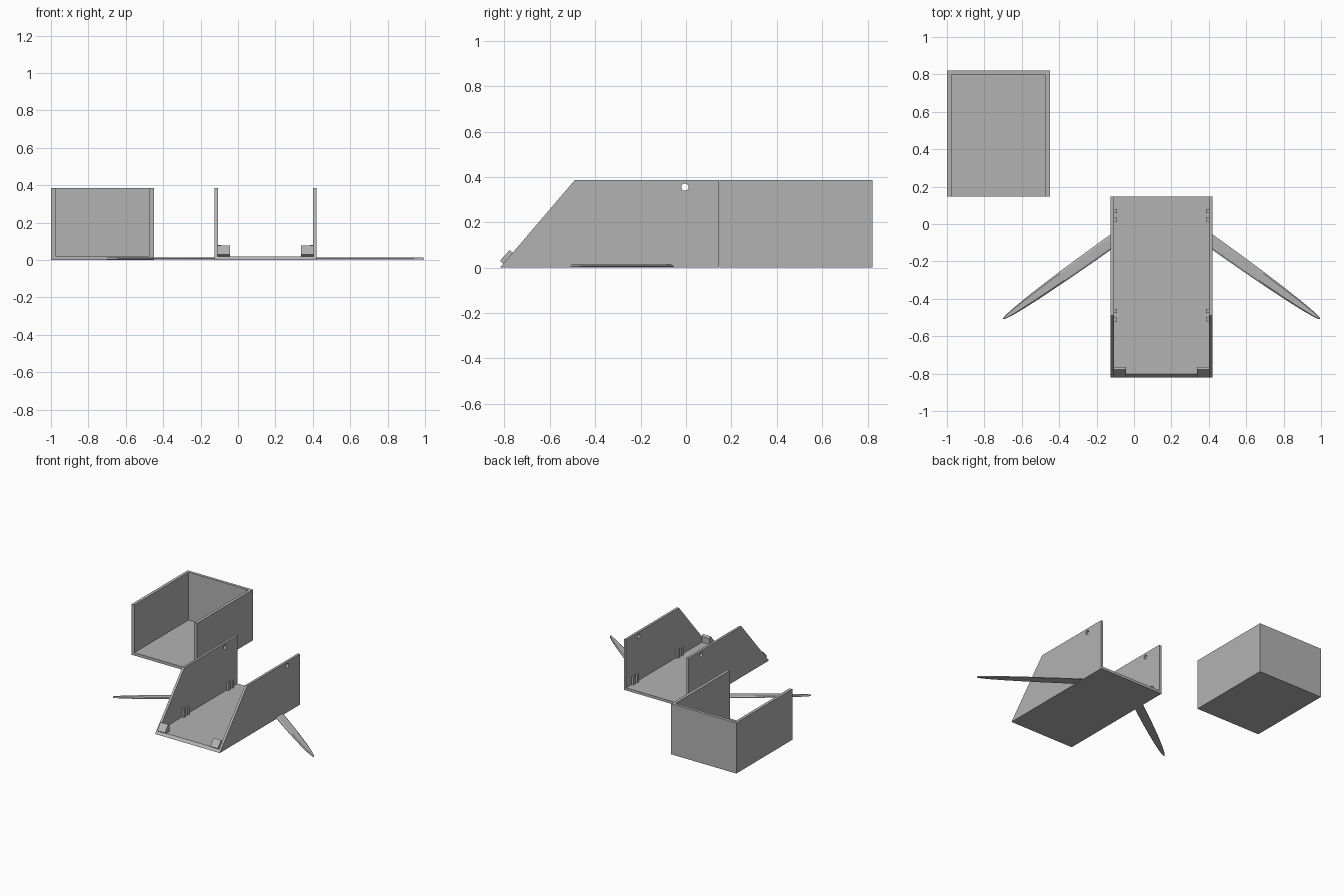
import bpy, bmesh, math
from mathutils import Vector

if "Cube" in bpy.data.objects:
    bpy.data.objects.remove(bpy.data.objects["Cube"])

grey = bpy.data.materials.new("plain grey")
grey.diffuse_color = (0.45, 0.45, 0.45, 1)
grey.use_nodes = True
grey.node_tree.nodes["Principled BSDF"].inputs["Base Color"].default_value = grey.diffuse_color
MID = 0.1475   # symmetry plane of the tray


def finish(name, bm):
    bmesh.ops.recalc_face_normals(bm, faces=bm.faces)
    me = bpy.data.meshes.new(name)
    bm.to_mesh(me)
    bm.free()
    me.materials.append(grey)
    ob = bpy.data.objects.new(name, me)
    bpy.context.collection.objects.link(ob)
    return ob


def prism(name, profile, x0, x1):
    """Extrude a (y, z) profile from x0 to x1."""
    bm = bmesh.new()
    f = bm.faces.new([bm.verts.new((x0, y, z)) for y, z in profile])
    r = bmesh.ops.extrude_face_region(bm, geom=[f])
    vs = [v for v in r["geom"] if isinstance(v, bmesh.types.BMVert)]
    bmesh.ops.translate(bm, verts=vs, vec=(x1 - x0, 0, 0))
    return finish(name, bm)


def rect(y0, y1, z0, z1):
    return [(y0, z0), (y1, z0), (y1, z1), (y0, z1)]


def cut(ob, cutter):
    m = ob.modifiers.new("cut", 'BOOLEAN')
    m.operation = 'DIFFERENCE'
    m.solver = 'EXACT'
    m.object = cutter
    cutter.hide_render = True
    cutter.hide_viewport = True


H, T = 0.386, 0.022

# Cover: box open at the front and the top
cover = prism("cover", rect(0.148, 0.822, 0, H), -1.0, -0.45)
cut(cover, prism("cover_cutter", rect(0.0, 0.80, T, 0.6), -0.977, -0.473))

# Tray: sloped front, open front, back and top
slope = (0.82 - 0.49) / H
tray = prism("tray", [(-0.82, 0), (0.146, 0), (0.146, H), (-0.49, H)], MID - 0.2725, MID + 0.2725)
cut(tray, prism("tray_cutter", rect(-1, 0.4, 0.02, 0.6), MID - 0.2545, MID + 0.2545))
# Pin holes near the top of both side walls
hole = [(-0.005 + 0.016 * math.cos(a * math.pi / 12), 0.355 + 0.016 * math.sin(a * math.pi / 12))
        for a in range(24)]
cut(tray, prism("hole_cutter", hole, MID - 0.5, MID + 0.5))

for side, s in (("left", -1), ("right", 1)):
    # Tilted stop blocks at the front lip
    stop = [(-0.82, 0.03), (-0.777, 0.078), (-0.764, 0.066), (-0.764, 0.019), (-0.805, 0.019)]
    prism(side + "_front_stop", stop, MID + s * 0.19, MID + s * 0.256)
    # Small upright ribs on the inside of the walls
    for i, y in enumerate((-0.51, -0.465, 0.025, 0.07)):
        prism(f"{side}_rib_{i + 1}", rect(y - 0.011, y + 0.011, 0.019, 0.08),
              MID + s * 0.238, MID + s * 0.256)

    # Flat blade reaching out and forward: half ellipse with slanted rim
    root, tip = Vector((0.40, -0.083)), Vector((0.995, -0.508))
    axis = tip - root
    norm = Vector((-axis.y, axis.x)).normalized()
    bm = bmesh.new()
    rings = []
    for k, z in ((1.0, 0.004), (1.0, 0.008), (0.72, 0.014)):
        ring = []
        for i in range(33):
            a = -math.pi / 2 + math.pi * i / 32
            reach = math.cos(a) * (1 - 0.02 * (1 - k))
            p = root + axis * reach + norm * (0.034 * k * math.sin(a))
            ring.append(bm.verts.new((MID + s * (p.x - MID), p.y, z)))
        rings.append(ring)
    for lo, hi in zip(rings, rings[1:]):
        for i in range(33):
            j = (i + 1) % 33
            bm.faces.new((lo[i], lo[j], hi[j], hi[i]))
    bm.faces.new(rings[0])
    bm.faces.new(rings[-1])
    finish(side + "_blade", bm)
